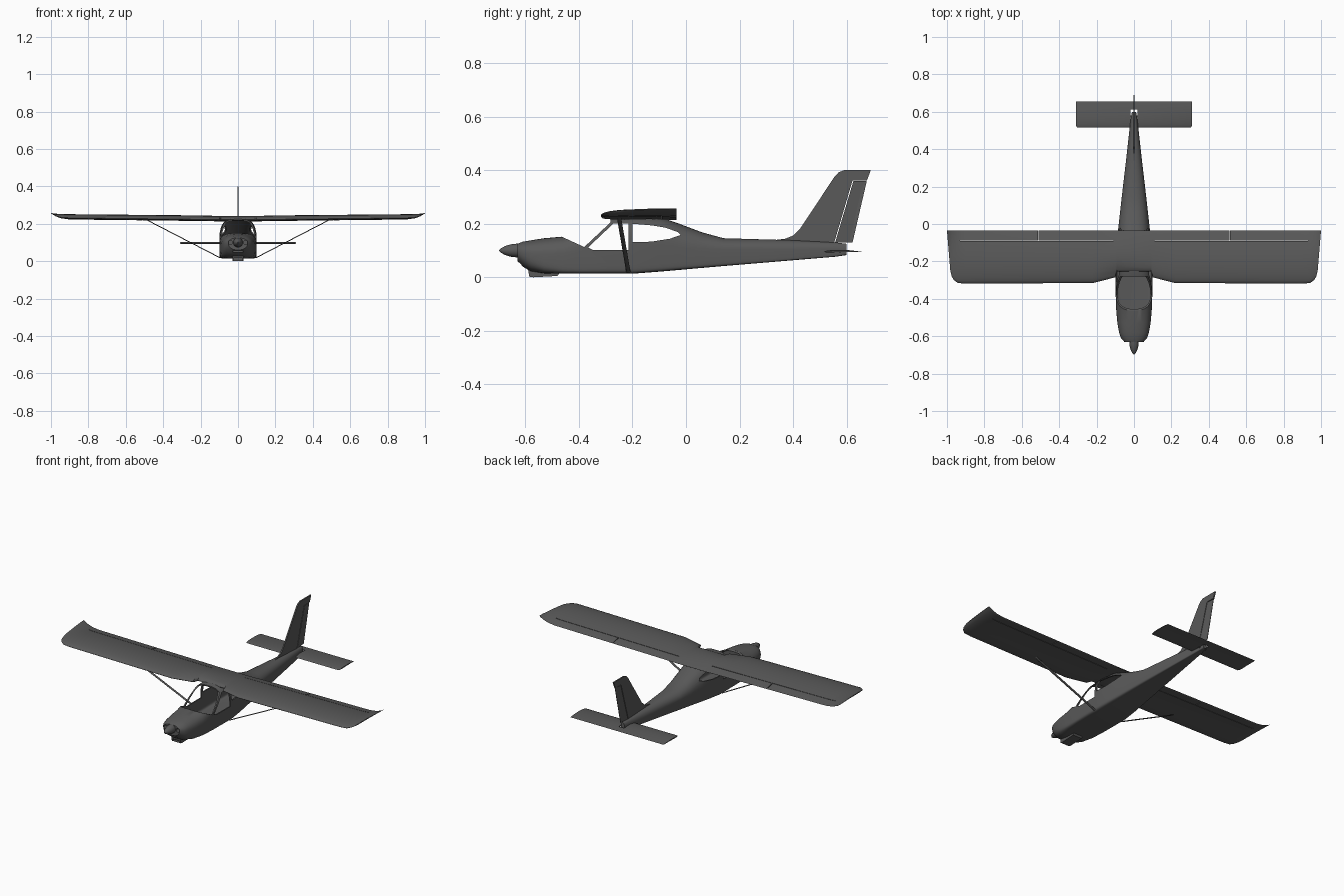
import bpy, bmesh, math
from mathutils import Vector, Matrix

if "Cube" in bpy.data.objects:
    bpy.data.objects.remove(bpy.data.objects["Cube"])

grey = bpy.data.materials.new("dark grey")
grey.use_nodes = True
grey.diffuse_color = (0.1, 0.1, 0.1, 1)
grey.node_tree.nodes["Principled BSDF"].inputs["Base Color"].default_value = (0.1, 0.1, 0.1, 1)


def finish(name, bm, smooth=True):
    bmesh.ops.recalc_face_normals(bm, faces=bm.faces)
    mesh = bpy.data.meshes.new(name)
    bm.to_mesh(mesh)
    bm.free()
    mesh.materials.append(grey)
    ob = bpy.data.objects.new(name, mesh)
    bpy.context.collection.objects.link(ob)
    if smooth:
        soften(ob)
    return ob


def select(ob):
    bpy.ops.object.select_all(action="DESELECT")
    ob.select_set(True)
    bpy.context.view_layer.objects.active = ob


def soften(ob):
    select(ob)
    bpy.ops.object.shade_smooth_by_angle(angle=math.radians(35))


def loft(name, rings):
    bm = bmesh.new()
    loops = [[bm.verts.new(p) for p in ring] for ring in rings]
    for a, b in zip(loops, loops[1:]):
        for i in range(len(a)):
            j = (i + 1) % len(a)
            bm.faces.new((a[i], a[j], b[j], b[i]))
    bm.faces.new(loops[0])
    bm.faces.new(loops[-1])
    return finish(name, bm)


def side_plate(name, outline, half):
    """Extrude a (y, z) outline across x."""
    return loft(name, [[(x, y, z) for y, z in outline] for x in (-half, half)])


def box(name, low, high):
    bm = bmesh.new()
    low, high = Vector(low), Vector(high)
    bmesh.ops.create_cube(bm, size=1, matrix=Matrix.Translation((low + high) / 2)
                          @ Matrix.Diagonal((*(high - low), 1)))
    return finish(name, bm, False)


def cylinder(name, start, end, r1, r2, flat=1):
    start, end = Vector(start), Vector(end)
    d = end - start
    bm = bmesh.new()
    bmesh.ops.create_cone(bm, cap_ends=True, segments=20, radius1=r1, radius2=r2, depth=d.length,
                          matrix=Matrix.Translation((start + end) / 2)
                          @ d.to_track_quat("Z", "Y").to_matrix().to_4x4()
                          @ Matrix.Diagonal((1, flat, 1, 1)))
    return finish(name, bm)


def cut(ob, *cutters):
    for c in cutters:
        mod = ob.modifiers.new("cut", "BOOLEAN")
        mod.operation, mod.solver, mod.object = "DIFFERENCE", "EXACT", c
        select(ob)
        # Cuts come before the smoothing step
        bpy.ops.object.modifier_move_to_index(modifier=mod.name, index=0)
        bpy.ops.object.modifier_apply(modifier=mod.name)
        bpy.data.objects.remove(c)
    soften(ob)


# Fuselage: y, half width, bottom, shoulder, top, lower and upper roundness
stations = [
    (-0.63, 0.052, 0.06, 0.095, 0.125, 2.2, 2.2),
    (-0.61, 0.07, 0.04, 0.09, 0.133, 2.4, 2.3),
    (-0.58, 0.08, 0.022, 0.085, 0.138, 3, 2.4),
    (-0.53, 0.089, 0.015, 0.08, 0.146, 5, 2.4),
    (-0.46, 0.095, 0.014, 0.08, 0.152, 9, 2.5),
    (-0.38, 0.098, 0.014, 0.09, 0.182, 12, 2.7),
    (-0.28, 0.1, 0.014, 0.1, 0.226, 12, 3),
    (-0.19, 0.1, 0.014, 0.1, 0.23, 12, 3),
    (-0.1, 0.093, 0.021, 0.1, 0.226, 12, 2.8),
    (-0.03, 0.085, 0.027, 0.1, 0.202, 12, 2.5),
    (0.06, 0.075, 0.035, 0.1, 0.168, 12, 2.3),
    (0.14, 0.066, 0.042, 0.1, 0.146, 12, 2.2),
    (0.38, 0.038, 0.062, 0.1, 0.139, 12, 2.2),
    (0.56, 0.018, 0.077, 0.1, 0.13, 8, 2.2),
    (0.6, 0.011, 0.083, 0.1, 0.125, 4, 2.2),
]


def section(s, inset=0):
    y, w, zb, zs, zt, low, up = s
    ring = []
    for i in range(40):
        a = math.tau * (i + 0.5) / 40
        c, n = math.cos(a), math.sin(a)
        e = 2 / (up if n > 0 else low)
        h = (zt - zs if n > 0 else zs - zb) - inset
        ring.append((math.copysign(abs(c) ** e * (w - inset), c), y,
                     zs + math.copysign(abs(n) ** e * h, n)))
    return ring


fuselage = loft("fuselage", [section(s) for s in stations])
cabin = loft("cabin_cutter", [section(s, 0.007) for s in stations[4:-2]])
windscreen = side_plate("windscreen_cutter", [(-0.463, 0.151), (-0.38, 0.113), (-0.282, 0.205),
                                              (-0.282, 0.3), (-0.463, 0.3)], 0.3)
front_window = side_plate("window_cutter", [(-0.366, 0.111), (-0.345, 0.101), (-0.215, 0.101),
                                            (-0.215, 0.2), (-0.272, 0.2)], 0.3)
rear_window = side_plate("window_cutter", [(-0.2, 0.131), (-0.13, 0.133), (-0.06, 0.144), (-0.02, 0.158),
                                           (-0.03, 0.169), (-0.08, 0.186), (-0.13, 0.194), (-0.2, 0.2)], 0.3)
intakes = [cylinder("intake_cutter", (x, -0.7, 0.1), (x, -0.605, 0.1), 0.011, 0.011) for x in (-0.041, 0.041)]
slot = box("slot_cutter", (-0.028, -0.7, 0.046), (0.028, -0.6, 0.056))
cut(fuselage, cabin, windscreen, front_window, rear_window, *intakes, slot)

# Spinner
profile = [(-0.64, 0.025), (-0.655, 0.023), (-0.675, 0.017), (-0.69, 0.009), (-0.698, 0.002)]
loft("spinner", [[(r * math.cos(math.tau * i / 24), y, 0.1 + r * math.sin(math.tau * i / 24))
                  for i in range(24)] for y, r in [(-0.62, 0.026)] + profile])

# Chin scoop under the cowling
scoop = side_plate("chin_scoop", [(-0.59, 0.03), (-0.585, 0.002), (-0.57, 0), (-0.48, 0.005), (-0.47, 0.02)], 0.03)
cut(scoop, box("scoop_cutter", (-0.024, -0.7, 0.005), (0.024, -0.57, 0.016)))


def airfoil(xl, xt, le, te, z, thick, rise=0.0):
    """Closed section from trailing edge over the top to the leading edge and back."""
    ring = []
    n = 14
    for i in range(2 * n):
        a = math.pi * i / n
        t = (1 + math.cos(a)) / 2
        h = thick * (1.48 * math.sqrt(t) - 0.63 * t - 1.76 * t * t + 1.42 * t ** 3 - 0.5 * t ** 4 + 0.03 * t)
        camber = 0.3 * thick * math.sin(math.pi * t)
        side = 1 if i <= n else -0.75
        ring.append((xl + (xt - xl) * t, le + (te - le) * t, z + rise * t + camber + side * h))
    return ring


# Wing: front x, rear x, leading edge, trailing edge, height, thickness, rear lift
half = [
    (0.1, 0.1, -0.285, -0.035, 0.222, 0.03, -0.008),
    (0.22, 0.22, -0.316, -0.035, 0.224, 0.031, -0.008),
    (0.9, 0.9, -0.318, -0.035, 0.232, 0.029, -0.008),
    (0.94, 0.945, -0.316, -0.035, 0.234, 0.026, -0.004),
    (0.963, 0.975, -0.3, -0.035, 0.239, 0.018, 0.002),
    (0.975, 0.99, -0.28, -0.035, 0.243, 0.011, 0.006),
    (0.982, 1.0, -0.25, -0.035, 0.249, 0.004, 0.008),
]
mirrored = [(-s[0], -s[1], *s[2:]) for s in reversed(half)]
centre = [(x, x, -0.255, -0.035, 0.222, 0.029, -0.008) for x in (-0.09, 0.09)]
wing = loft("wing", [airfoil(*s) for s in mirrored + centre + half])
slits = []
for s in (-1, 1):
    x0, x1 = sorted((s * 0.11, s * 0.93))
    slits.append(box("hinge_cutter", (x0, -0.092, 0.1), (x1, -0.0895, 0.4)))
    slits.append(box("gap_cutter", (s * 0.512 - 0.002, -0.091, 0.1), (s * 0.512 + 0.002, 0, 0.4)))
cut(wing, *slits)

# Wing struts
for side, s in (("left", 1), ("right", -1)):
    cylinder(side + "_strut", (s * 0.095, -0.215, 0.018), (s * 0.49, -0.25, 0.222), 0.008, 0.008, 0.3)

# Tailplane, notched around the tail
tailplane = loft("tailplane", [airfoil(x, x, le, 0.656, 0.095, t) for x, le, t in
                               ((-0.31, 0.525, 0.007), (-0.304, 0.515, 0.01),
                                (0.304, 0.515, 0.01), (0.31, 0.525, 0.007))])
cut(tailplane, box("notch_cutter", (-0.018, 0.54, 0), (0.018, 0.612, 0.2)))
cylinder("tailplane_pivot", (-0.025, 0.575, 0.096), (0.025, 0.575, 0.096), 0.005, 0.005)

# Fin and rudder
fin = side_plate("fin", [(0.3, 0.135), (0.37, 0.144), (0.4, 0.156), (0.425, 0.18), (0.555, 0.376),
                         (0.57, 0.392), (0.59, 0.4), (0.69, 0.4), (0.676, 0.362), (0.622, 0.362),
                         (0.553, 0.128), (0.5, 0.125)], 0.004)
rudder = loft("rudder", [[(-h, 0.557, 0.13), (-h, 0.625, 0.359), (-0.001, 0.675, 0.359), (-0.001, 0.622, 0.13)]
                         if h < 0 else
                         [(-h, 0.557, 0.13), (-h, 0.625, 0.359), (0.001, 0.675, 0.359), (0.001, 0.622, 0.13)]
                         for h in (0.004, -0.004)])
